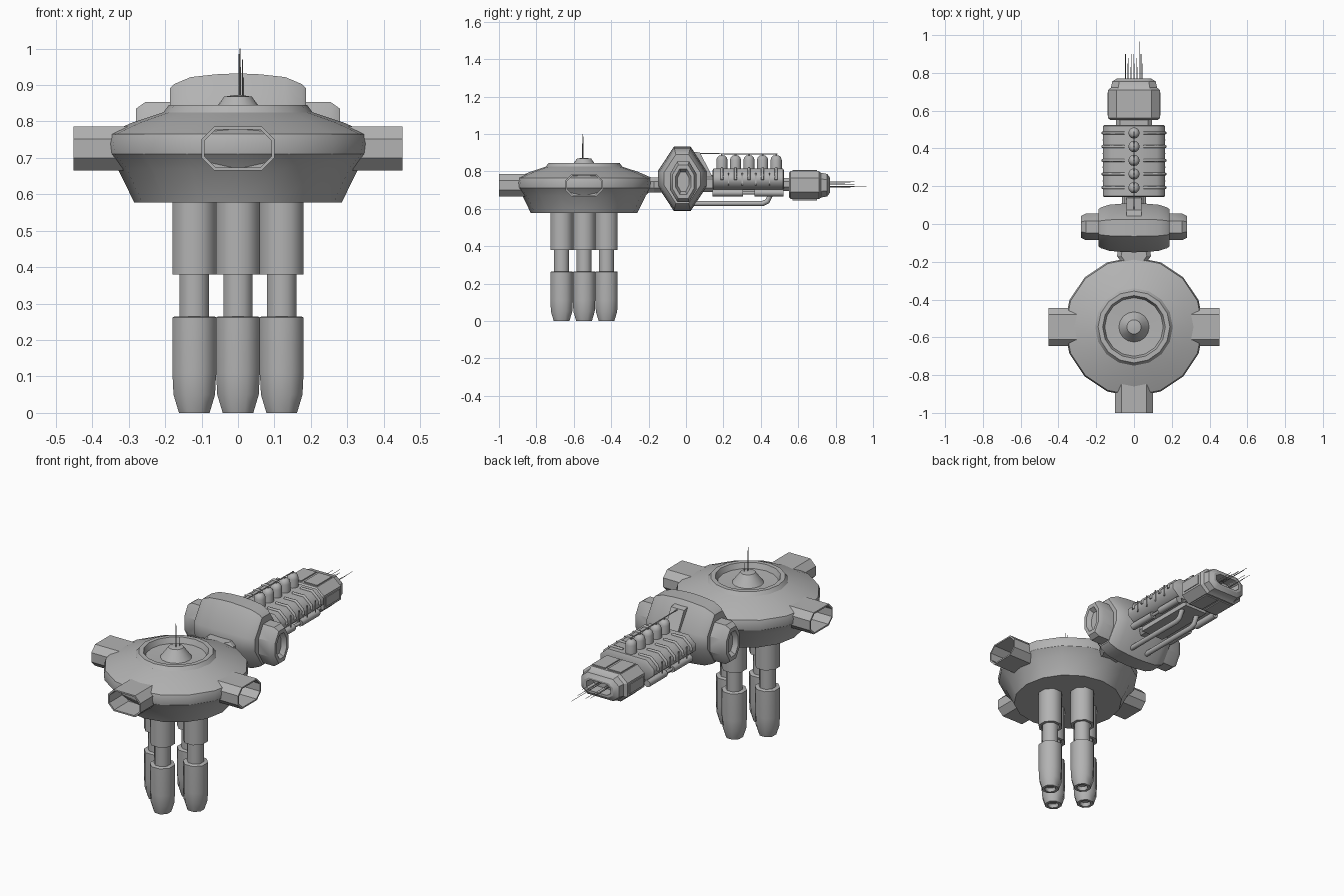
import bpy, bmesh, math, random
from mathutils import Vector

if "Cube" in bpy.data.objects:
    bpy.data.objects.remove(bpy.data.objects["Cube"])

random.seed(4)
grey = bpy.data.materials.new("hull_grey")
grey.diffuse_color = (0.45, 0.45, 0.45, 1)
grey.use_nodes = True
grey.node_tree.nodes["Principled BSDF"].inputs["Base Color"].default_value = grey.diffuse_color
HUB_Y = -0.545


def finish(name, bm, angle=30):
    bmesh.ops.recalc_face_normals(bm, faces=bm.faces)
    me = bpy.data.meshes.new(name)
    bm.to_mesh(me)
    bm.free()
    ob = bpy.data.objects.new(name, me)
    bpy.context.collection.objects.link(ob)
    me.materials.append(grey)
    bpy.ops.object.select_all(action='DESELECT')
    ob.select_set(True)
    bpy.context.view_layer.objects.active = ob
    bpy.ops.object.shade_smooth_by_angle(angle=math.radians(angle))
    return ob


def loft(name, axis, centre, sections, angle=30):
    """Skin a row of (position, outline) sections along an axis, capped at both ends."""
    bm = bmesh.new()
    cu, cv = centre
    rings = []
    for pos, outline in sections:
        ring = []
        for u, v in outline:
            u, v = u + cu, v + cv
            co = {'x': (pos, u, v), 'y': (u, pos, v), 'z': (u, v, pos)}[axis]
            ring.append(bm.verts.new(co))
        rings.append(ring)
    for a, b in zip(rings, rings[1:]):
        n = len(a)
        for i in range(n):
            bm.faces.new((a[i], a[(i + 1) % n], b[(i + 1) % n], b[i]))
    bm.faces.new(rings[0])
    bm.faces.new(rings[-1])
    return finish(name, bm, angle)


def circle(r, n=16):
    return [(r * math.cos(2 * math.pi * i / n), r * math.sin(2 * math.pi * i / n)) for i in range(n)]


def octagon(w, h, cu, cv=None):
    a, b = w - cu, h - (cu if cv is None else cv)
    return [(w, -b), (w, b), (a, h), (-a, h), (-w, b), (-w, -b), (-a, -h), (a, -h)]


def box(name, x, y, z):
    pts = [(x[0], z[0]), (x[1], z[0]), (x[1], z[1]), (x[0], z[1])]
    return loft(name, 'y', (0, 0), [(y[0], pts), (y[1], pts)])


def pipe(name, points, r, n=8):
    """Round pipe through a few points."""
    cu = bpy.data.curves.new(name, 'CURVE')
    cu.dimensions = '3D'
    cu.bevel_depth = r
    cu.bevel_resolution = max(0, n // 4 - 1)
    cu.use_fill_caps = True
    sp = cu.splines.new('POLY')
    sp.points.add(len(points) - 1)
    for p, co in zip(sp.points, points):
        p.co = (*co, 1)
    cu.materials.append(grey)
    ob = bpy.data.objects.new(name, cu)
    bpy.context.collection.objects.link(ob)
    return ob


# Saucer hub with recessed top and central cone
loft("hub_saucer", 'z', (0, HUB_Y), [(z, circle(r)) for r, z in (
    (.285, .578), (.33, .67), (.366, .71), (.37, .74), (.363, .765), (.29, .797),
    (.205, .825), (.19, .845), (.166, .845))] +
    [(z, circle(r)) for r, z in ((.155, .815), (.08, .812), (.055, .845), (.038, .868), (.012, .872))])

# Hollow docking ports on the hub
for name, axis, sign in (("dock_right", 'x', 1), ("dock_left", 'x', -1), ("dock_front", 'y', -1)):
    base = HUB_Y if axis == 'y' else 0
    centre = (HUB_Y, .726) if axis == 'x' else (0, .726)
    outer, inner = octagon(.1, .06, .034), octagon(.092, .052, .031)
    end = .452 if axis == 'x' else .455
    loft(name, axis, centre, [(base + sign * d, o) for d, o in (
        (.26, outer), (end, outer), (end, inner), (.33, inner))])
loft("hub_connector", 'y', (0, .728), [(y, octagon(w, .04, .022)) for y, w in (
    (-.28, .07), (-.19, .075), (-.17, .09), (-.11, .08))])

# Hub mast wires
for i in range(5):
    x, y = random.uniform(.002, .016), HUB_Y + random.uniform(-.012, .016)
    pipe("hub_antenna", [(x, y, .86), (x, y, (1.0, .95, .985, .92, .97)[i])], .0012, 4)

# Four hanging pods in a cross pattern
for dx, dy in ((.12, 0), (-.12, 0), (0, .12), (0, -.12)):
    c = (dx, HUB_Y + dy)

    def ring(r):
        return octagon(r, r, r * .58)
    loft("upper_pod", 'z', c, [(.59, ring(.06)), (.38, ring(.06)), (.38, ring(.045)), (.4, ring(.043))], 50)
    loft("pod_strut", 'z', c, [(.42, ring(.04)), (.24, ring(.04))], 50)
    loft("lower_pod", 'z', c, [(z, ring(r)) for z, r in (
        (.265, .054), (.262, .06), (.11, .06), (.05, .057), (0, .042), (0, .028), (.02, .024))], 50)

# Barrel shaped node with side hatches
node = (-.02, .76)
loft("node_body", 'x', node, [(x, octagon(.13 * s, .172 * s, .085 * s, .13 * s)) for x, s in (
    (-.187, .76), (-.175, .83), (-.13, .94), (-.06, .985), (0, 1),
    (.06, .985), (.13, .94), (.175, .83), (.187, .76))], 35)
for side, s in (("right", 1), ("left", -1)):
    loft("node_hatch_" + side, 'x', (-.015, .745), [(s * x, octagon(w, h, w * .55, h * .6)) for x, w, h in (
        (.15, .07, .108), (.255, .07, .108), (.28, .058, .09), (.28, .042, .068), (.255, .03, .052))])

# Slanted bracket behind the node
loft("node_bracket", 'x', (0, 0), [(x, [(.03, .87), (.04, .905), (.075, .9), (.145, .765), (.1, .74)])
                                   for x in (-.04, .04)])
loft("node_neck", 'y', (0, .735), [(y, octagon(.05, .045, .02)) for y in (.06, .16)])

# Tank rack: rounded deck with ribs, bottles and pipes
loft("rack_deck", 'y', (0, .7575), [(y, octagon(w, h, .045, .04)) for y, w, h in (
    (.143, .158, .05), (.148, .165, .057), (.518, .165, .057), (.523, .158, .05))], 50)
box("rack_keel", (-.07, .07), (.15, .51), (.675, .71))
for i in range(5):
    y = .192 + .0725 * i
    loft("bottle", 'z', (0, y), [(z, circle(r, 12)) for z, r in (
        (.79, .03), (.86, .03), (.874, .026), (.883, .017), (.886, .006))], 50)
    pipe("bottle_valve", [(0, y, .88), (0, y, .894)], .005)
    for s in (1, -1):
        pipe("deck_rib", [(s * .05, y, .815), (s * .12, y, .816), (s * .162, y, .78),
                          (s * .166, y, .755)], .008)
for i in range(4):
    y = .228 + .0725 * i
    for s in (1, -1):
        box("deck_seam", sorted((s * .163, s * .168)), (y - .003, y + .003), (.725, .79))
pipe("feed_line", [(0, .06, .895), (0, .49, .892)], .003)
for s in (1, -1):
    for y0, y1 in ((.143, .305), (.365, .52)):
        pipe("side_cylinder", [(s * .125, y0, .685), (s * .125, y1, .685)], .019, 12)
    pipe("side_cylinder_link", [(s * .125, .29, .685), (s * .125, .38, .685)], .009)
    pipe("lower_pipe", [(s * .05, .03, .628), (s * .05, .41, .628), (s * .05, .435, .64),
                        (s * .05, .46, .69)], .014, 12)

# Aft module with open end and panels
loft("aft_neck", 'y', (0, .73), [(y, octagon(.095, .035, .02)) for y in (.5, .58)])
loft("aft_module", 'y', (0, .726), [(y, octagon(w, h, w * .32, h * .5)) for y, w, h in (
    (.55, .125, .065), (.56, .137, .075), (.71, .137, .075), (.722, .122, .066), (.755, .115, .06),
    (.77, .09, .04), (.77, .075, .03), (.71, .07, .027))])
for s in (1, -1):
    for z in (.649, .803):
        box("aft_panel", sorted((s * .008, s * .088)), (.57, .7), (z - .004, z + .004))
    box("aft_side_panel", sorted((s * .134, s * .141)), (.575, .695), (.7, .752))

# Aft antenna needles
for i in range(12):
    x = -.045 + .0082 * i
    z = .726 + random.uniform(-.016, .02)
    end = (.96, .9, .85, .88, .83)[(i + 1) % 5] if i != 9 else .965
    end = min(end, .9) if i not in (9, 5) else end
    pipe("aft_needle", [(x, .705, z), (x, end, z)], .0014, 4)
